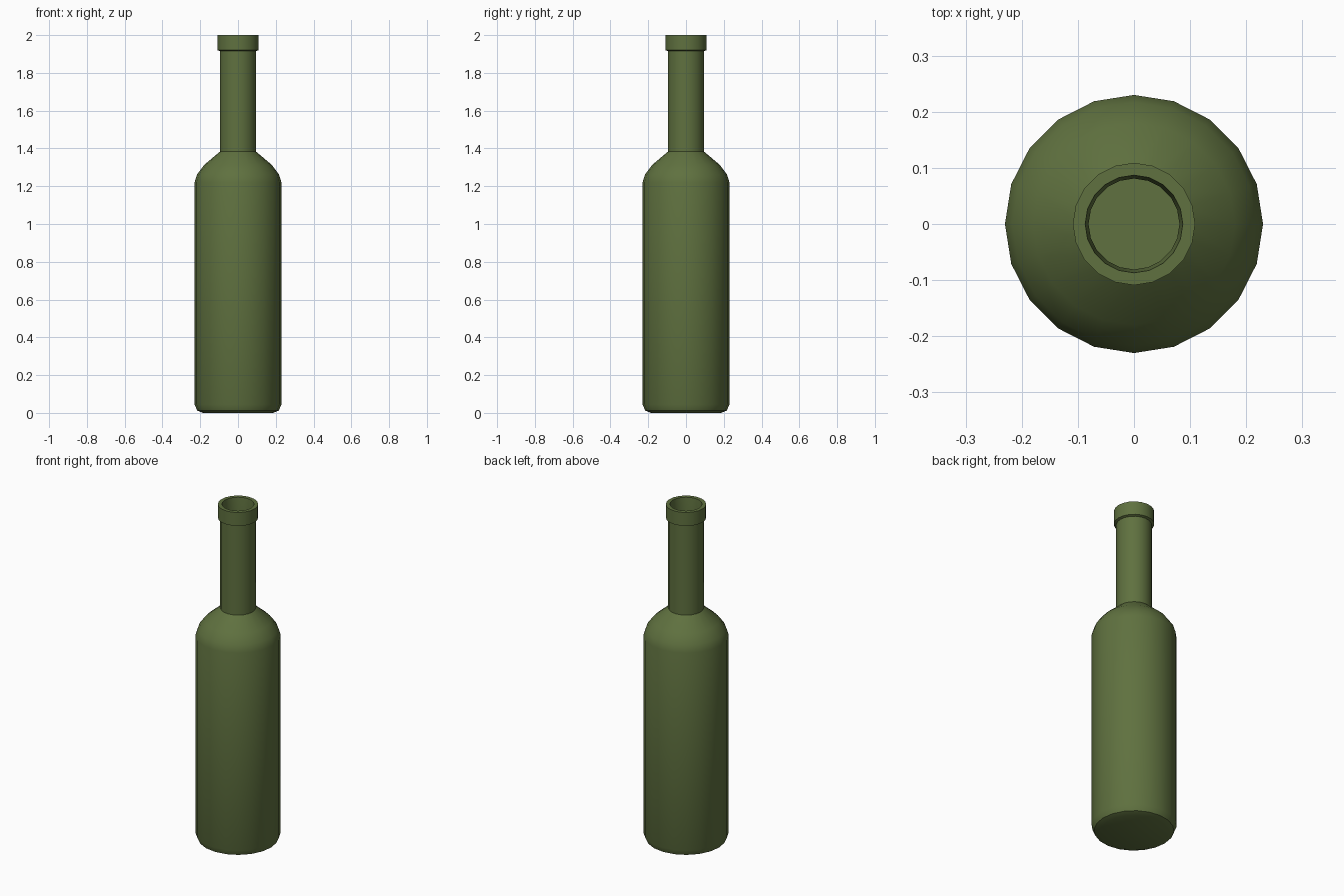
import bpy, bmesh, math

if "Cube" in bpy.data.objects:
    bpy.data.objects.remove(bpy.data.objects["Cube"])

SIDES = 20

glass = bpy.data.materials.new("olive green glass")
glass.diffuse_color = (0.115, 0.165, 0.05, 1)
glass.use_nodes = True
glass.node_tree.nodes["Principled BSDF"].inputs["Base Color"].default_value = glass.diffuse_color


def lathe(name, profile, material):
    """Turn a closed (radius, height) profile around z; radius 0 makes a pole."""
    bm = bmesh.new()
    rings = []
    for r, z in profile:
        if r == 0:
            rings.append([bm.verts.new((0, 0, z))] * SIDES)
        else:
            rings.append([bm.verts.new((r * math.cos(2 * math.pi * i / SIDES),
                                        r * math.sin(2 * math.pi * i / SIDES), z))
                          for i in range(SIDES)])
    for a, b in zip(rings, rings[1:]):
        for i in range(SIDES):
            j = (i + 1) % SIDES
            corners = list(dict.fromkeys((a[i], a[j], b[j], b[i])))
            bm.faces.new(corners)
    bmesh.ops.recalc_face_normals(bm, faces=bm.faces)
    mesh = bpy.data.meshes.new(name)
    bm.to_mesh(mesh)
    bm.free()
    mesh.materials.append(material)
    obj = bpy.data.objects.new(name, mesh)
    bpy.context.collection.objects.link(obj)
    bpy.ops.object.select_all(action='DESELECT')
    obj.select_set(True)
    bpy.context.view_layer.objects.active = obj
    bpy.ops.object.shade_smooth_by_angle(angle=math.radians(35))
    return obj


# Outside: base, body, shoulder, neck and collar
outside = [(0, 0), (0.185, 0), (0.216, 0.012), (0.23, 0.045), (0.23, 1.22),
           (0.217, 1.262), (0.18, 1.312), (0.096, 1.383), (0.096, 1.915),
           (0.109, 1.92), (0.109, 2.0)]
# Inside: mouth, neck wall, hollow body and floor
inside = [(0.087, 2.0), (0.081, 1.92), (0.081, 1.376), (0.168, 1.302),
          (0.203, 1.255), (0.215, 1.215), (0.215, 0.05), (0.18, 0.016), (0, 0.016)]
lathe("bottle", outside + inside, glass)
